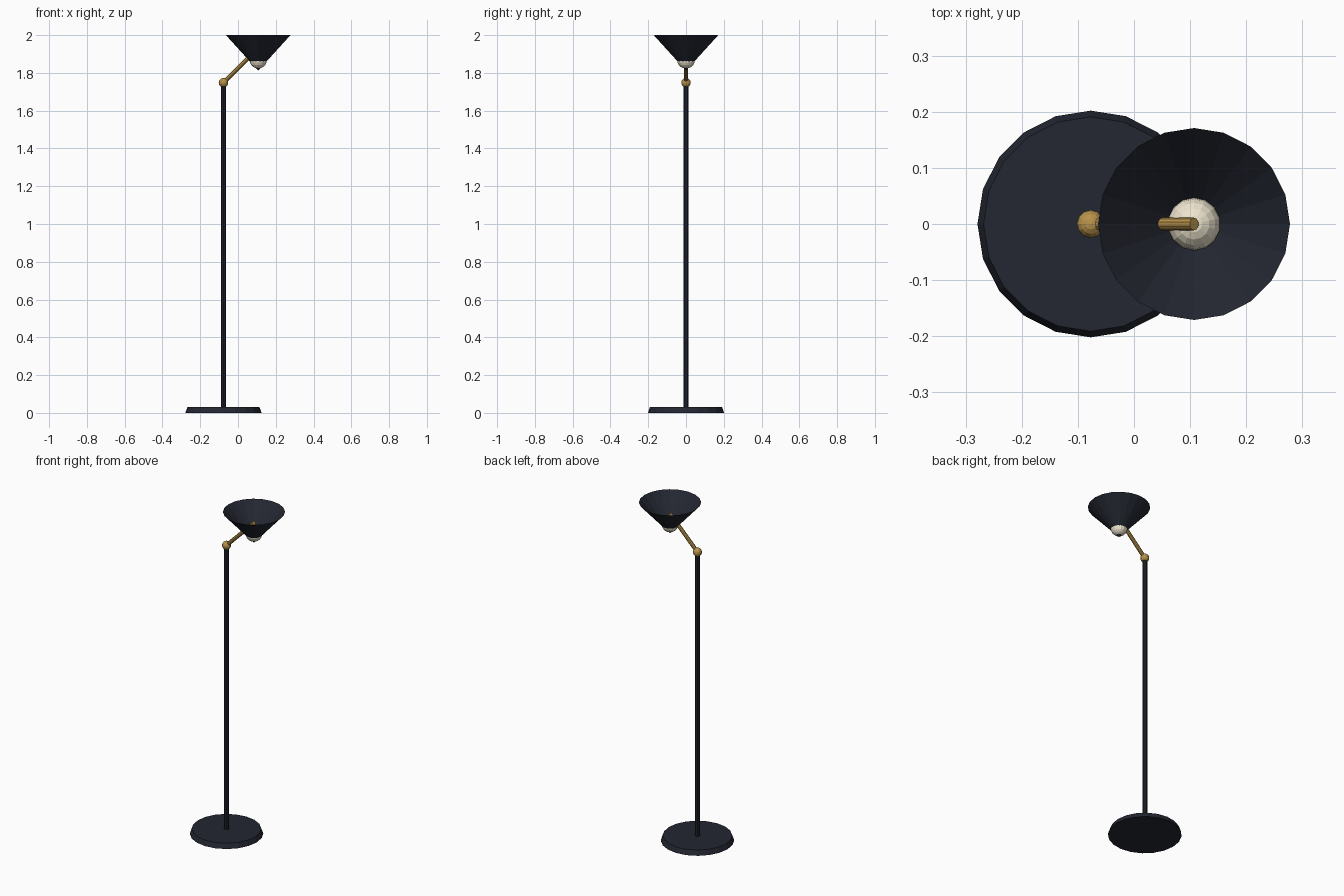
import bpy
from mathutils import Vector

if "Cube" in bpy.data.objects:
    bpy.data.objects.remove(bpy.data.objects["Cube"])

POLE_X, SHADE_X = -0.077, 0.107
JOINT = Vector((POLE_X, 0, 1.748))
ARM_END = Vector((SHADE_X, 0, 1.932))


def material(name, rgb):
    m = bpy.data.materials.new(name)
    m.diffuse_color = (*rgb, 1)
    m.use_nodes = True
    m.node_tree.nodes["Principled BSDF"].inputs["Base Color"].default_value = m.diffuse_color
    return m


black = material("black_metal", (0.017, 0.02, 0.031))
brass = material("brass", (0.48, 0.29, 0.07))
cream = material("warm_glass", (0.85, 0.78, 0.62))


def finish(name, mat):
    ob = bpy.context.object
    ob.name = name
    ob.data.materials.append(mat)
    return ob


def frustum(name, mat, start, end, r1, r2, sides, fill='NGON'):
    """Tapered cylinder between two points."""
    a, b = Vector(start), Vector(end)
    d = b - a
    bpy.ops.mesh.primitive_cone_add(
        vertices=sides, radius1=r1, radius2=r2, depth=d.length,
        end_fill_type=fill, location=(a + b) / 2,
        rotation=Vector((0, 0, 1)).rotation_difference(d).to_euler())
    return finish(name, mat)


def ball(name, mat, centre, radius, segments, rings):
    bpy.ops.mesh.primitive_uv_sphere_add(
        segments=segments, ring_count=rings, radius=radius, location=centre)
    return finish(name, mat)


# Weighted foot and upright
frustum("base", black, (POLE_X, 0, 0), (POLE_X, 0, 0.03), 0.202, 0.191, 20)
frustum("pole", black, (POLE_X, 0, 0.03), JOINT, 0.014, 0.014, 10)

# Brass elbow and slanted arm
ball("joint", brass, JOINT, 0.025, 12, 8)
frustum("arm", brass, JOINT, ARM_END, 0.0113, 0.0113, 10)

# Open conical shade pointing down, with the bulb poking through near the tip
frustum("shade", black, (SHADE_X, 0, 1.812), (SHADE_X, 0, 2.0), 0.0, 0.171, 20, 'NOTHING')
ball("bulb", cream, (SHADE_X, 0, 1.87), 0.047, 14, 10)
